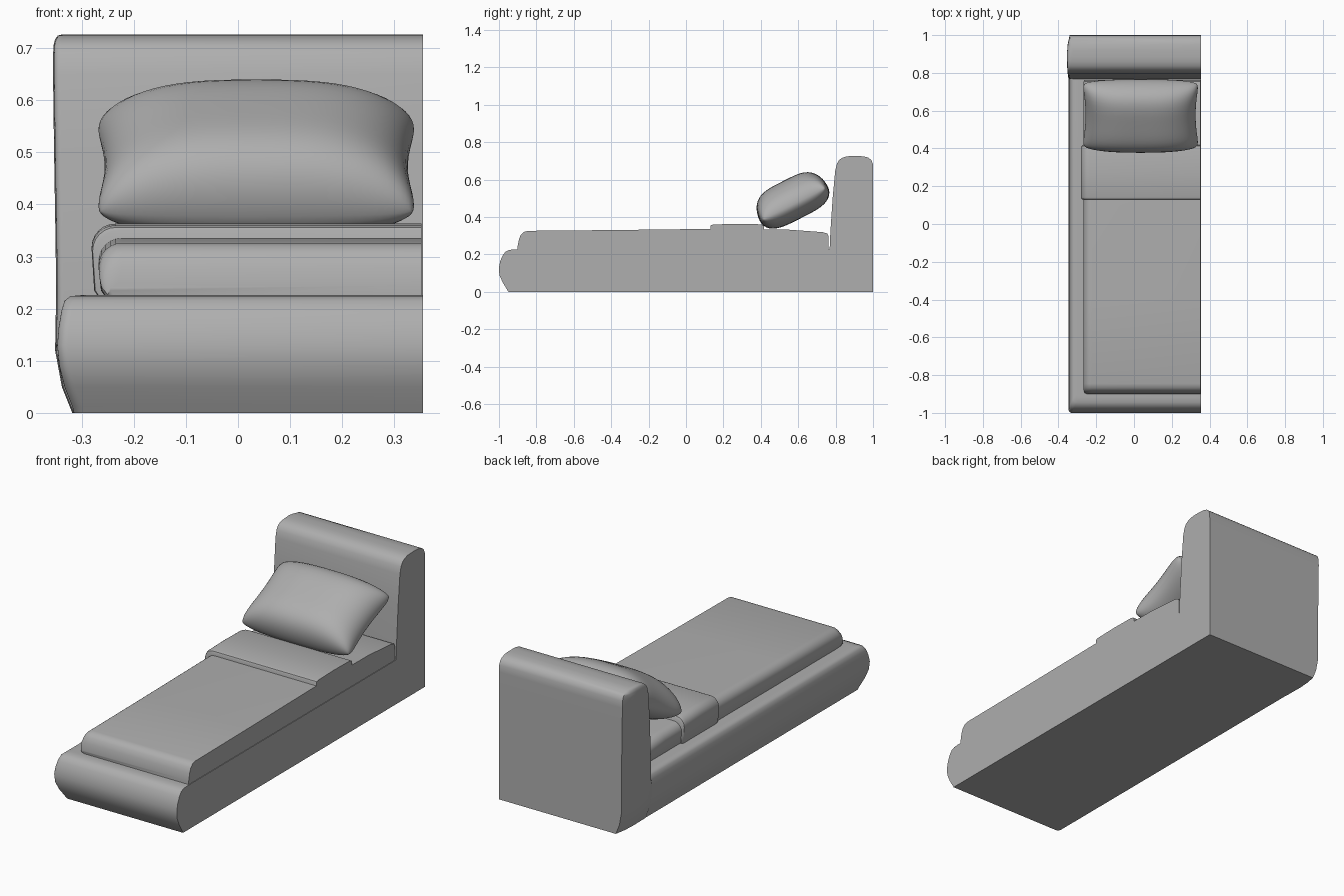
import bpy, bmesh, math
from mathutils import Matrix

cube = bpy.data.objects.get("Cube")
if cube:
    bpy.data.objects.remove(cube, do_unlink=True)

CUT = 0.355          # flat side of the bed
BEDDING_CUT = 0.352  # bedding sits just inside it
GREY = (0.425, 0.425, 0.425, 1)

grey = bpy.data.materials.new("mid grey")
grey.use_nodes = True
grey.diffuse_color = GREY
grey.node_tree.nodes["Principled BSDF"].inputs["Base Color"].default_value = GREY


def finish(name, bm, angle=40):
    bmesh.ops.recalc_face_normals(bm, faces=bm.faces[:])
    mesh = bpy.data.meshes.new(name)
    bm.to_mesh(mesh)
    bm.free()
    mesh.materials.append(grey)
    obj = bpy.data.objects.new(name, mesh)
    bpy.context.collection.objects.link(obj)
    bpy.ops.object.select_all(action="DESELECT")
    obj.select_set(True)
    bpy.context.view_layer.objects.active = obj
    bpy.ops.object.shade_smooth_by_angle(angle=math.radians(angle))
    return obj


def loft(name, rings):
    """Skin a list of equal point rings and cap both ends."""
    bm = bmesh.new()
    loops = [[bm.verts.new(p) for p in ring] for ring in rings]
    n = len(loops[0])
    for a, b in zip(loops, loops[1:]):
        for i in range(n):
            j = (i + 1) % n
            bm.faces.new((a[i], a[j], b[j], b[i]))
    bm.faces.new(loops[0])
    bm.faces.new(loops[-1])
    return finish(name, bm)


def arc(cx, cy, r, start, end, steps=6):
    for i in range(steps + 1):
        a = math.radians(start + (end - start) * i / steps)
        yield cx + r * math.cos(a), cy + r * math.sin(a)


# Padded base: stacked outlines, bulging at the foot and outer side
def base_ring(z, left, front):
    corner = arc(left + 0.02, front + 0.02, 0.02, 270, 180)
    pts = [(CUT, 0.9), (CUT, front), *corner, (left, 0.9)]
    return [(x, y, z) for x, y in pts]


loft("bed_base", [base_ring(*s) for s in (
    (0, -0.315, -0.95), (0.012, -0.318, -0.957), (0.05, -0.333, -0.98),
    (0.09, -0.343, -0.998), (0.13, -0.347, -1), (0.165, -0.344, -0.993),
    (0.195, -0.339, -0.98), (0.215, -0.333, -0.965), (0.224, -0.322, -0.945),
    (0.226, -0.30, -0.92))])


# Headboard: leaning front, rounded top, slightly swollen outer side
def head_ring(z, left, front, back):
    corner = arc(left + 0.014, front + 0.012, 0.012, 270, 180, 4)
    mid = (front + back) / 2
    pts = [(CUT, back), (CUT, front), *corner, (left, mid),
           (left + 0.004, (mid + back) / 2), (left + 0.014, back)]
    return [(x, y, z) for x, y in pts]


loft("headboard", [head_ring(*s) for s in (
    (0, -0.318, 0.768, 1), (0.05, -0.338, 0.768, 1), (0.12, -0.351, 0.768, 1),
    (0.23, -0.349, 0.768, 1), (0.32, -0.35, 0.772, 1), (0.5, -0.353, 0.784, 1),
    (0.65, -0.355, 0.798, 1), (0.685, -0.355, 0.807, 0.999),
    (0.705, -0.354, 0.819, 0.99), (0.717, -0.351, 0.836, 0.975),
    (0.724, -0.346, 0.86, 0.95), (0.726, -0.338, 0.885, 0.92))])


# Mattress and folded blanket: rounded cross-sections along the bed
def bedding_ring(y, top, left, bottom=0.215):
    r = min(0.045, (top - bottom) * 0.6)
    shoulder = arc(left + r, top - r, r, 180, 90)
    pts = [(BEDDING_CUT, bottom), (left + 0.018, bottom),
           (left + 0.005, bottom + 0.02), *shoulder, (BEDDING_CUT, top)]
    return [(x, y, z) for x, z in pts]


loft("mattress", [bedding_ring(*s) for s in (
    (-0.9, 0.245, -0.25), (-0.893, 0.28, -0.262), (-0.883, 0.305, -0.266),
    (-0.868, 0.32, -0.267), (-0.845, 0.326, -0.268), (-0.4, 0.33, -0.268),
    (0.1, 0.336, -0.268), (0.55, 0.332, -0.268), (0.73, 0.319, -0.268),
    (0.755, 0.312, -0.266), (0.763, 0.295, -0.26))])

loft("folded_blanket", [bedding_ring(*s) for s in (
    (0.13, 0.35, -0.273), (0.133, 0.356, -0.279), (0.145, 0.36, -0.281),
    (0.27, 0.363, -0.281), (0.395, 0.361, -0.281), (0.412, 0.357, -0.279),
    (0.418, 0.348, -0.272))])

# Pillow: two domed sheets joined at a seam, with soft pinched corners
bm = bmesh.new()
for height in (0.135, -0.085):
    made = bmesh.ops.create_grid(bm, x_segments=36, y_segments=24, size=1)
    for v in made["verts"]:
        u = math.sin(v.co.x * math.pi / 2)
        w = math.sin(v.co.y * math.pi / 2)
        dome = max(0, (1 - abs(u) ** 3) * (1 - abs(w) ** 4)) ** 0.5
        corner = 1 - 0.05 * (u * w) ** 8
        v.co = (0.313 * u * (0.93 + 0.07 * w * w) * corner,
                0.204 * w * (1 - 0.05 * u * u) * corner,
                height * dome)
bmesh.ops.remove_doubles(bm, verts=bm.verts[:], dist=0.0005)
pillow = finish("pillow", bm, 60)
pillow.matrix_world = (Matrix.Translation((0.035, 0.577, 0.47))
                       @ Matrix.Rotation(math.radians(27), 4, "X"))
